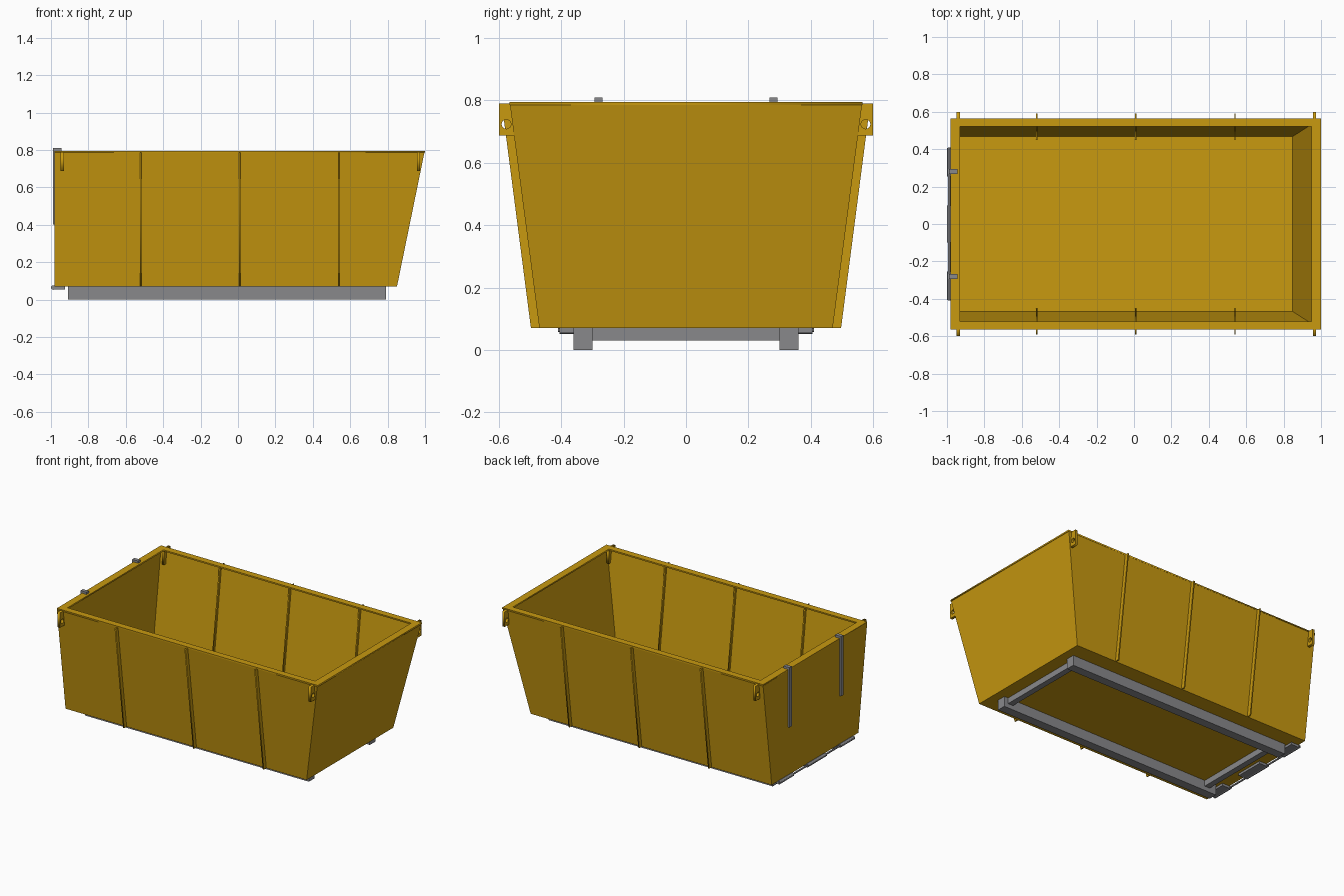
import bpy
import bmesh
from math import radians
from mathutils import Matrix

cube = bpy.data.objects.get("Cube")
if cube:
    bpy.data.objects.remove(cube, do_unlink=True)


def material(name, rgb):
    m = bpy.data.materials.new(name)
    m.use_nodes = True
    m.diffuse_color = (*rgb, 1)
    bsdf = next(n for n in m.node_tree.nodes if n.type == 'BSDF_PRINCIPLED')
    bsdf.inputs["Base Color"].default_value = (*rgb, 1)
    return m


YELLOW = material("container yellow", (0.58, 0.32, 0.005))
GREY = material("steel grey", (0.25, 0.25, 0.26))


def add(name, mesh, mat):
    obj = bpy.data.objects.new(name, mesh)
    bpy.context.collection.objects.link(obj)
    mesh.materials.clear()
    mesh.materials.append(mat)
    return obj


def from_bmesh(name, bm, mat):
    mesh = bpy.data.meshes.new(name)
    bm.to_mesh(mesh)
    bm.free()
    return add(name, mesh, mat)


def box(name, x, y, z, mat):
    """Box from (min, max) pairs."""
    bm = bmesh.new()
    size = [b - a for a, b in (x, y, z)]
    mid = [(a + b) / 2 for a, b in (x, y, z)]
    bmesh.ops.create_cube(bm, size=1, matrix=Matrix.Translation(mid) @ Matrix.Diagonal((*size, 1)))
    return from_bmesh(name, bm, mat)


def plate(name, loops, thickness, matrix, mat):
    """Flat plate filled between outlines; inner outlines become holes."""
    curve = bpy.data.curves.new(name, 'CURVE')
    curve.dimensions = '2D'
    curve.fill_mode = 'BOTH'
    curve.extrude = thickness / 2
    for loop in loops:
        spline = curve.splines.new('POLY')
        spline.points.add(len(loop) - 1)
        for p, (u, v) in zip(spline.points, loop):
            p.co = (u, v, 0, 1)
        spline.use_cyclic_u = True
    temp = bpy.data.objects.new(name + " outline", curve)
    bpy.context.collection.objects.link(temp)
    graph = bpy.context.evaluated_depsgraph_get()
    mesh = bpy.data.meshes.new_from_object(temp.evaluated_get(graph))
    bpy.data.objects.remove(temp, do_unlink=True)
    mesh.transform(matrix)
    return add(name, mesh, mat)


def rect(x0, x1, y0, y1):
    return [(x0, y0), (x1, y0), (x1, y1), (x0, y1)]


def circle(cx, cy, r, n=16):
    spin = [Matrix.Rotation(radians(360 * i / n), 2) for i in range(n)]
    return [(cx + r * m[0][0], cy + r * m[1][0]) for m in spin]


def across(x):
    """Matrix that stands a plate in the y-z plane at x."""
    return Matrix(((0, 0, 1, x), (1, 0, 0, 0), (0, 1, 0, 0), (0, 0, 0, 1)))


FLOOR, TOP = 0.07, 0.795
BACK = -0.98
W_LOW, W_TOP = 0.47, 0.565

# Open tapered tub of thin sheet
bm = bmesh.new()
low = [bm.verts.new((x, y, FLOOR)) for x, y in rect(BACK, 0.85, -W_LOW, W_LOW)]
high = [bm.verts.new((x, y, TOP - 0.002)) for x, y in rect(BACK, 0.998, -W_TOP, W_TOP)]
bm.faces.new(low[::-1])
for i in range(4):
    j = (i + 1) % 4
    bm.faces.new((low[i], low[j], high[j], high[i]))
tub = from_bmesh("tub", bm, YELLOW)
sheet = tub.modifiers.new("sheet thickness", 'SOLIDIFY')
sheet.thickness = 0.006
sheet.offset = -1

# Flat rim around the opening
plate("rim", [rect(BACK, 1.0, -W_TOP, W_TOP), rect(-0.93, 0.95, -0.52, 0.52)],
      0.01, Matrix.Translation((0, 0, TOP - 0.005)), YELLOW)

for s, side in ((-1, "right"), (1, "left")):
    # Slanted ribs passing through the side walls
    rib = [(s * 0.45, FLOOR), (s * 0.497, FLOOR), (s * 0.59, TOP - 0.008), (s * 0.543, TOP - 0.008)]
    for x, where in ((-0.52, "rear"), (0.01, "middle"), (0.54, "front")):
        plate(f"{side}_{where}_rib", [rib], 0.008, across(x), YELLOW)

    # Lifting lugs with a round eye
    lug = [rect(s * 0.53, s * 0.6, 0.687, 0.79), circle(s * 0.576, 0.724, 0.015)]
    for x, where in ((-0.94, "rear"), (0.965, "front")):
        plate(f"{side}_{where}_lug", lug, 0.018, across(x), YELLOW)

    # Skid runners
    y = sorted((s * 0.3, s * 0.36))
    box(f"{side}_runner", (-0.91, 0.79), y, (0, FLOOR), GREY)

    # Door straps with hooks over the rim
    y = (s * 0.28 - 0.013, s * 0.28 + 0.013)
    box(f"{side}_door_strap", (-0.99, BACK), y, (0.4, 0.81), GREY)
    box(f"{side}_strap_hook", (BACK, -0.945), y, (TOP, 0.81), GREY)

# Cross members between the runners
for x, where in ((-0.84, "rear"), (0.74, "front")):
    box(f"{where}_cross_member", (x - 0.02, x + 0.02), (-0.3, 0.3), (0.03, FLOOR), GREY)

# Door hinge: pin, knuckles and leaves under the floor
hinge = [("pin", 0, 0.82, 0.006), ("right_knuckle", -0.33, 0.15, 0.012),
         ("middle_knuckle", 0, 0.2, 0.012), ("left_knuckle", 0.33, 0.15, 0.012)]
for name, y, length, r in hinge:
    bm = bmesh.new()
    bmesh.ops.create_cone(bm, cap_ends=True, segments=12, radius1=r, radius2=r, depth=length,
                          matrix=Matrix.Translation((-0.988, y, 0.064)) @ Matrix.Rotation(radians(90), 4, 'X'))
    obj = from_bmesh("hinge_" + name, bm, GREY)
    bpy.ops.object.select_all(action='DESELECT')
    obj.select_set(True)
    bpy.context.view_layer.objects.active = obj
    bpy.ops.object.shade_smooth_by_angle()
    if "knuckle" in name:
        box("hinge_" + name.replace("knuckle", "leaf"), (-0.985, -0.925),
            (y - length / 2, y + length / 2), (0.054, FLOOR), GREY)
